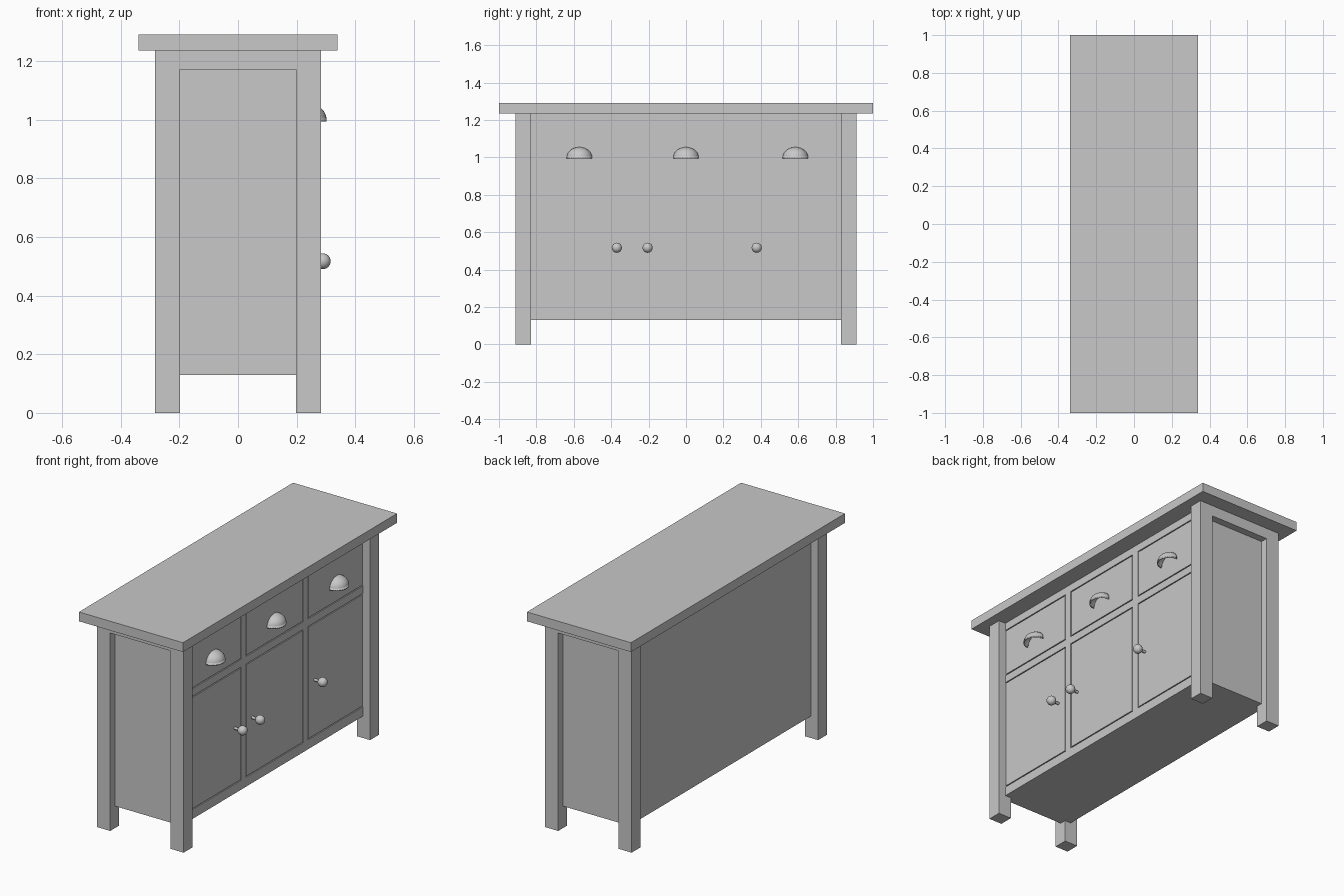
import bpy, bmesh
from mathutils import Vector, Matrix

cube = bpy.data.objects.get("Cube")
if cube:
    bpy.data.objects.remove(cube, do_unlink=True)

grey = bpy.data.materials.new("plain grey")
grey.use_nodes = True
tone = (0.58, 0.58, 0.58, 1)
grey.diffuse_color = tone
grey.node_tree.nodes["Principled BSDF"].inputs["Base Color"].default_value = tone


def finish(name, bm, smooth=False):
    bmesh.ops.recalc_face_normals(bm, faces=bm.faces)
    mesh = bpy.data.meshes.new(name)
    for face in bm.faces:
        face.smooth = smooth
    bm.to_mesh(mesh)
    bm.free()
    mesh.materials.append(grey)
    obj = bpy.data.objects.new(name, mesh)
    bpy.context.collection.objects.link(obj)
    return obj


def box(name, x, y, z):
    """Box from (low, high) pairs along each axis."""
    bm = bmesh.new()
    bmesh.ops.create_cube(bm, size=1)
    for v in bm.verts:
        v.co = Vector([(p[0] + p[1]) / 2 + c * (p[1] - p[0])
                       for p, c in zip((x, y, z), v.co)])
    return finish(name, bm)


UNDER = 1.235            # underside of the worktop
FLOOR = 0.13             # underside of the carcass
LEG_X, LEG_Y = (0.197, 0.283), (0.83, 0.912)
SIDE = 0.868             # recessed end panels
BACKING, FACE = 0.23, 0.237
GAP = 0.006

# Worktop and carcass
box("worktop", (-0.34, 0.34), (-1, 1), (UNDER, 1.29))
box("carcass", (-0.237, BACKING), (-SIDE, SIDE), (FLOOR, UNDER))


def span(pair, sign):
    return tuple(sorted(sign * p for p in pair))


# Legs and the rails over the end panels
for sy, end in ((-1, "near"), (1, "far")):
    for sx, side in ((-1, "back"), (1, "front")):
        box(f"{side}_leg_{end}", span(LEG_X, sx), span(LEG_Y, sy), (0, UNDER))
    box(f"end_rail_{end}", (-LEG_X[0], LEG_X[0]), span(LEG_Y, sy), (1.17, UNDER))

# Face frame
Y = LEG_Y[0]
for name, z in (("bottom", (FLOOR, 0.185)), ("middle", (0.855, 0.9)), ("top", (1.19, UNDER))):
    box(f"{name}_rail", (BACKING, FACE), (-Y, Y), z)
for name, y in (("first", (-0.31, -0.265)), ("second", (0.27, 0.315))):
    box(f"{name}_drawer_stile", (BACKING, FACE), y, (0.9, 1.19))
    box(f"{name}_door_stile", (BACKING, FACE), y, (0.185, 0.855))

# Drawer and door fronts, set in the frame with a narrow gap
bays = ((-Y, -0.31), (-0.265, 0.27), (0.315, Y))
for i, (a, b) in enumerate(bays, 1):
    for name, low, high in (("drawer", 0.9, 1.19), ("door", 0.185, 0.855)):
        box(f"{name}_front_{i}", (BACKING, FACE),
            (a + GAP, b - GAP), (low + GAP, high - GAP))

# Cup pulls: hollow quarter domes, open underneath
for i, y in enumerate((-0.57, 0, 0.585), 1):
    bm = bmesh.new()
    bmesh.ops.create_uvsphere(bm, u_segments=32, v_segments=16, radius=1)
    for axis in (Vector((1, 0, 0)), Vector((0, 0, 1))):
        bmesh.ops.bisect_plane(bm, geom=bm.verts[:] + bm.edges[:] + bm.faces[:],
                               plane_co=(0, 0, 0), plane_no=axis, clear_inner=True)
    bm.transform(Matrix.Translation((FACE, y, 1.0)) @ Matrix.Diagonal((0.065, 0.068, 0.055, 1)))
    pull = finish(f"cup_pull_{i}", bm, True)
    # Outward normals on the open dome so the wall grows inward
    if sum(p.normal.x for p in pull.data.polygons) < 0:
        pull.data.flip_normals()
    wall = pull.modifiers.new("wall", "SOLIDIFY")
    wall.thickness = 0.007
    wall.offset = -1

# Door knobs: ball on a thin stem
for i, y in enumerate((-0.37, -0.205, 0.378), 1):
    bm = bmesh.new()
    bmesh.ops.create_uvsphere(bm, u_segments=24, v_segments=12, radius=0.027,
                              matrix=Matrix.Translation((0.289, y, 0.517)))
    finish(f"knob_{i}", bm, True)
    bm = bmesh.new()
    bmesh.ops.create_cone(bm, cap_ends=True, segments=16, radius1=0.008, radius2=0.008, depth=0.06,
                          matrix=Matrix.Translation((0.26, y, 0.517)) @ Matrix.Rotation(1.5708, 4, "Y"))
    finish(f"knob_stem_{i}", bm)
